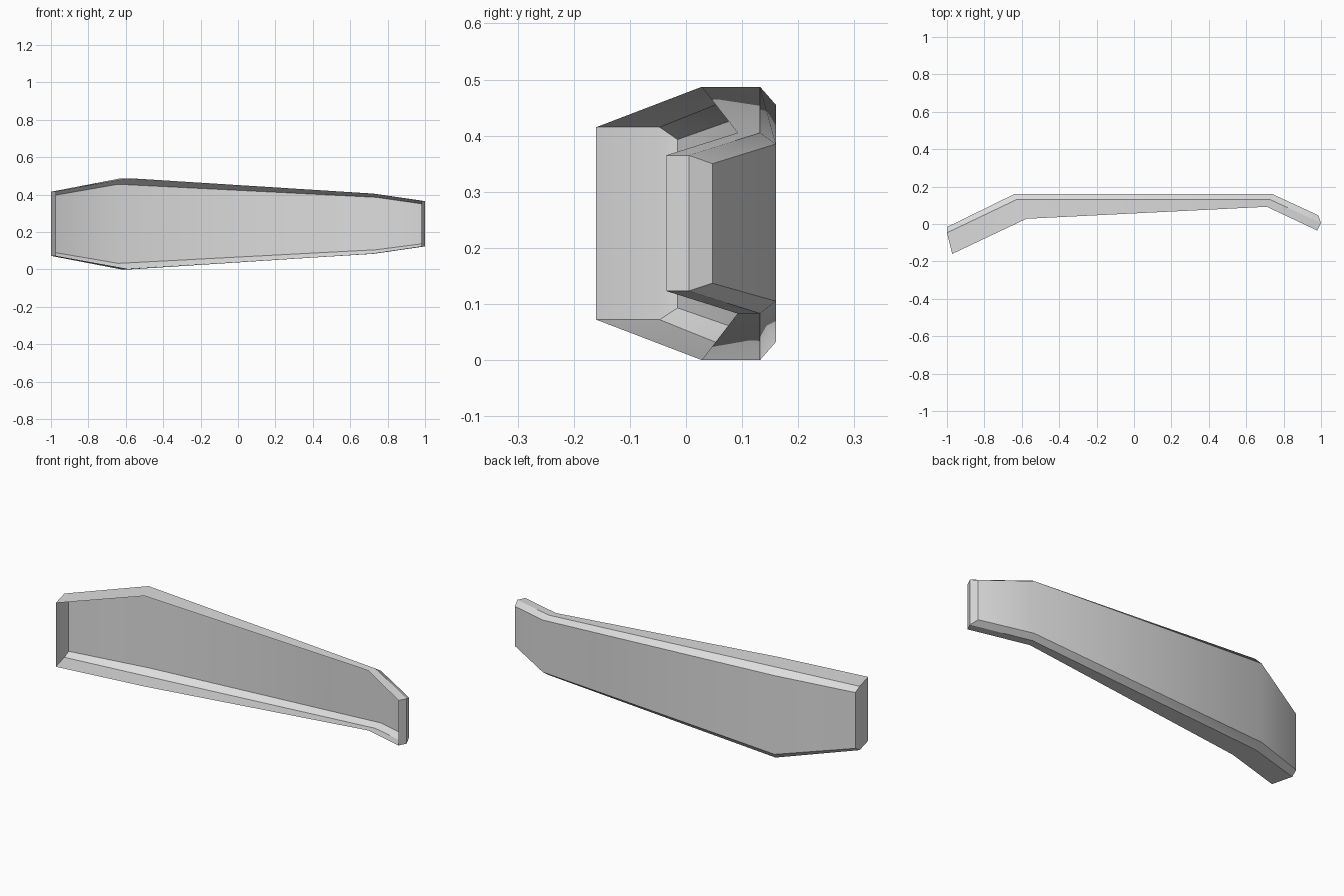
import bpy, bmesh, math

cube = bpy.data.objects.get("Cube")
if cube:
    bpy.data.objects.remove(cube, do_unlink=True)

# Single flat colour
grey = bpy.data.materials.new("light_grey")
grey.use_nodes = True
colour = (0.72, 0.72, 0.72, 1.0)
grey.diffuse_color = colour
grey.node_tree.nodes["Principled BSDF"].inputs["Base Color"].default_value = colour

# Stations along the panel, right to left: (x, y, bottom z, top z)
open_rim = [(-0.972, -0.16, 0.072, 0.415), (-0.575, 0.028, 0.0, 0.487),
            (0.71, 0.092, 0.083, 0.405), (0.98, -0.035, 0.123, 0.365)]
wall_crease = [(-1.0, -0.047, 0.072, 0.415), (-0.625, 0.132, 0.0, 0.487),
               (0.725, 0.132, 0.083, 0.405), (1.0, 0.005, 0.123, 0.365)]
back_outline = [(-0.997, -0.015, 0.093, 0.393), (-0.64, 0.16, 0.032, 0.455),
                (0.74, 0.16, 0.105, 0.385), (0.985, 0.047, 0.137, 0.35)]

bm = bmesh.new()


def ring(stations):
    """Closed loop: along the top, then back along the bottom."""
    top = [bm.verts.new((x, y, t)) for x, y, b, t in stations]
    bottom = [bm.verts.new((x, y, b)) for x, y, b, t in reversed(stations)]
    return top + bottom


rim, crease, back = (ring(s) for s in (open_rim, wall_crease, back_outline))

# Side walls and bevel band
for a, b in ((rim, crease), (crease, back)):
    for i in range(8):
        j = (i + 1) % 8
        bm.faces.new((a[i], a[j], b[j], b[i]))

# Bent back sheet; the front stays open
for i in range(3):
    bm.faces.new((back[i], back[i + 1], back[6 - i], back[7 - i]))

# Turn the normals outward, with the back sheet facing +y
bmesh.ops.recalc_face_normals(bm, faces=bm.faces[:])
bm.faces.ensure_lookup_table()
if bm.faces[-2].normal.y < 0:
    bmesh.ops.reverse_faces(bm, faces=bm.faces[:])

mesh = bpy.data.meshes.new("curved_panel")
bm.to_mesh(mesh)
bm.free()
mesh.materials.append(grey)
panel = bpy.data.objects.new("curved_panel", mesh)
bpy.context.collection.objects.link(panel)

# Soft bends, crisp bevel edges
bpy.ops.object.select_all(action='DESELECT')
panel.select_set(True)
bpy.context.view_layer.objects.active = panel
bpy.ops.object.shade_smooth_by_angle(angle=math.radians(30))
